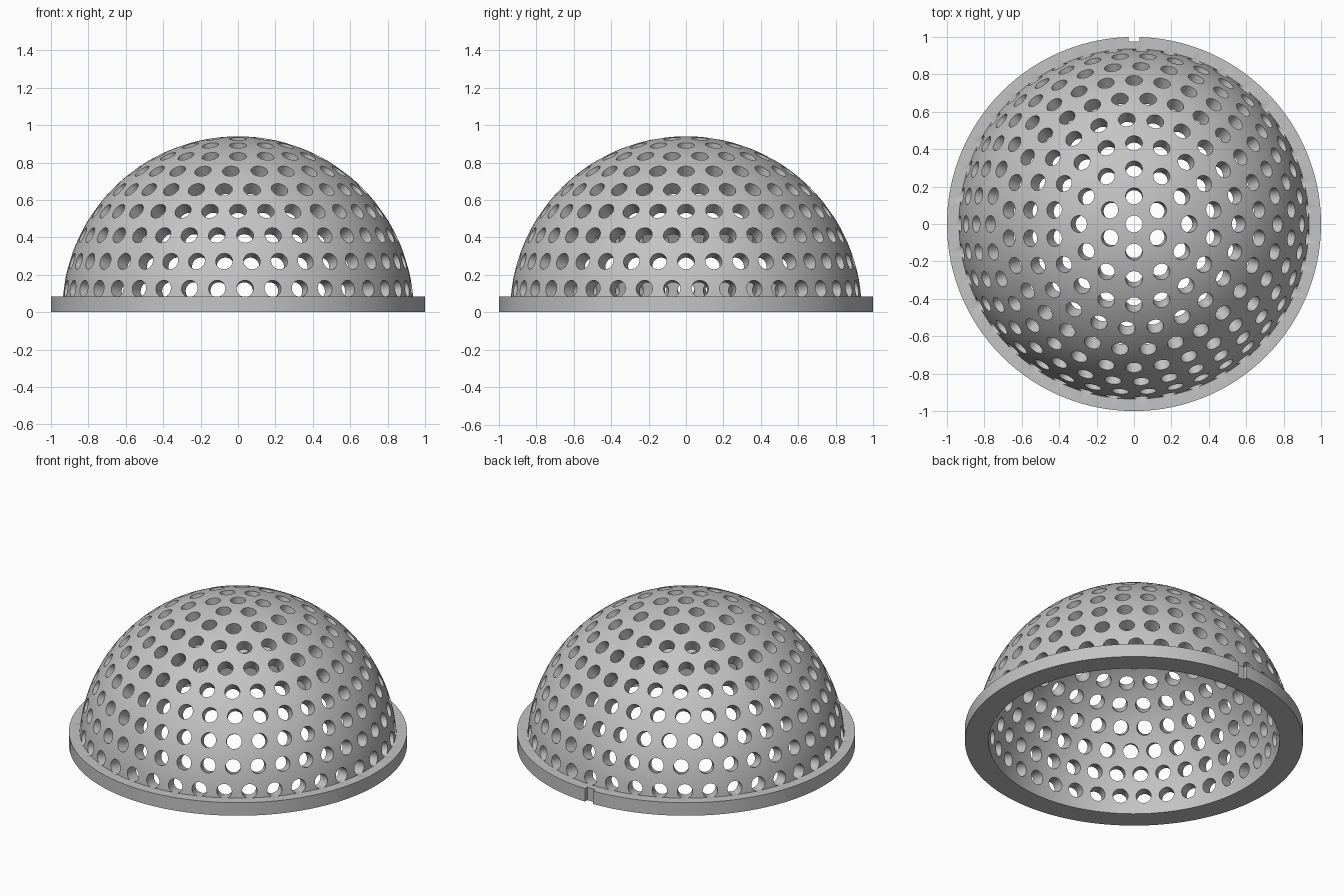
import bpy, bmesh, math
from mathutils import Matrix, Vector

if "Cube" in bpy.data.objects:
    bpy.data.objects.remove(bpy.data.objects["Cube"])

OUTER, INNER, RIM_R, RIM_H = 0.94, 0.86, 1.0, 0.085
HOLE_R, PITCH = 0.045, 0.15
SEGMENTS, ARC_STEPS = 128, 40

grey = bpy.data.materials.new("plain grey")
grey.diffuse_color = (0.55, 0.55, 0.55, 1)
grey.use_nodes = True
grey.node_tree.nodes["Principled BSDF"].inputs["Base Color"].default_value = grey.diffuse_color


def make_object(name, bm):
    bmesh.ops.recalc_face_normals(bm, faces=bm.faces)
    mesh = bpy.data.meshes.new(name)
    bm.to_mesh(mesh)
    bm.free()
    obj = bpy.data.objects.new(name, mesh)
    bpy.context.collection.objects.link(obj)
    mesh.materials.append(grey)
    return obj


def arc(radius, start):
    """Points from elevation 'start' up to the pole."""
    return [(radius * math.cos(a), radius * math.sin(a)) for a in
            (start + (math.pi / 2 - start) * i / ARC_STEPS for i in range(ARC_STEPS + 1))]


# Hollow dome with a flat rim, turned from one profile
profile = arc(OUTER, math.asin(RIM_H / OUTER))[::-1]
profile += [(RIM_R, RIM_H), (RIM_R, 0)] + arc(INNER, 0)
bm = bmesh.new()
verts = [bm.verts.new((r, 0, z)) for r, z in profile]
edges = [bm.edges.new(pair) for pair in zip(verts, verts[1:])]
bmesh.ops.spin(bm, geom=verts + edges, cent=(0, 0, 0), axis=(0, 0, 1),
               angle=math.tau, steps=SEGMENTS, use_duplicate=False)
bmesh.ops.remove_doubles(bm, verts=bm.verts, dist=1e-4)
dome = make_object("perforated_dome", bm)

# Radial hole cutters in staggered rings, evenly spaced from the pole down
bm = bmesh.new()
for ring in range(10):
    polar = ring * PITCH / OUTER
    count = max(1, round(math.tau * OUTER * math.sin(polar) / PITCH))
    for i in range(count):
        turn = (i + 0.5 * (ring % 2)) * math.tau / count
        matrix = (Matrix.Rotation(turn, 4, 'Z') @ Matrix.Rotation(polar, 4, 'Y')
                  @ Matrix.Translation((0, 0, 0.9)))
        bmesh.ops.create_cone(bm, cap_ends=True, segments=24, radius1=HOLE_R,
                              radius2=HOLE_R, depth=0.16, matrix=matrix)
# Key notch in the back of the rim
bmesh.ops.create_cube(bm, size=1, matrix=Matrix.Translation((0, 1.025, 0.04))
                      @ Matrix.Diagonal((0.06, 0.1, 0.2, 1)))
cutter = make_object("hole_cutters", bm)
cutter.hide_render = True

cut = dome.modifiers.new("holes", 'BOOLEAN')
cut.operation, cut.solver, cut.object = 'DIFFERENCE', 'EXACT', cutter
bpy.context.view_layer.objects.active = dome
dome.select_set(True)
cutter.select_set(False)
bpy.ops.object.modifier_apply(modifier=cut.name)
bpy.data.objects.remove(cutter)
bpy.ops.object.shade_smooth_by_angle(angle=math.radians(30))
